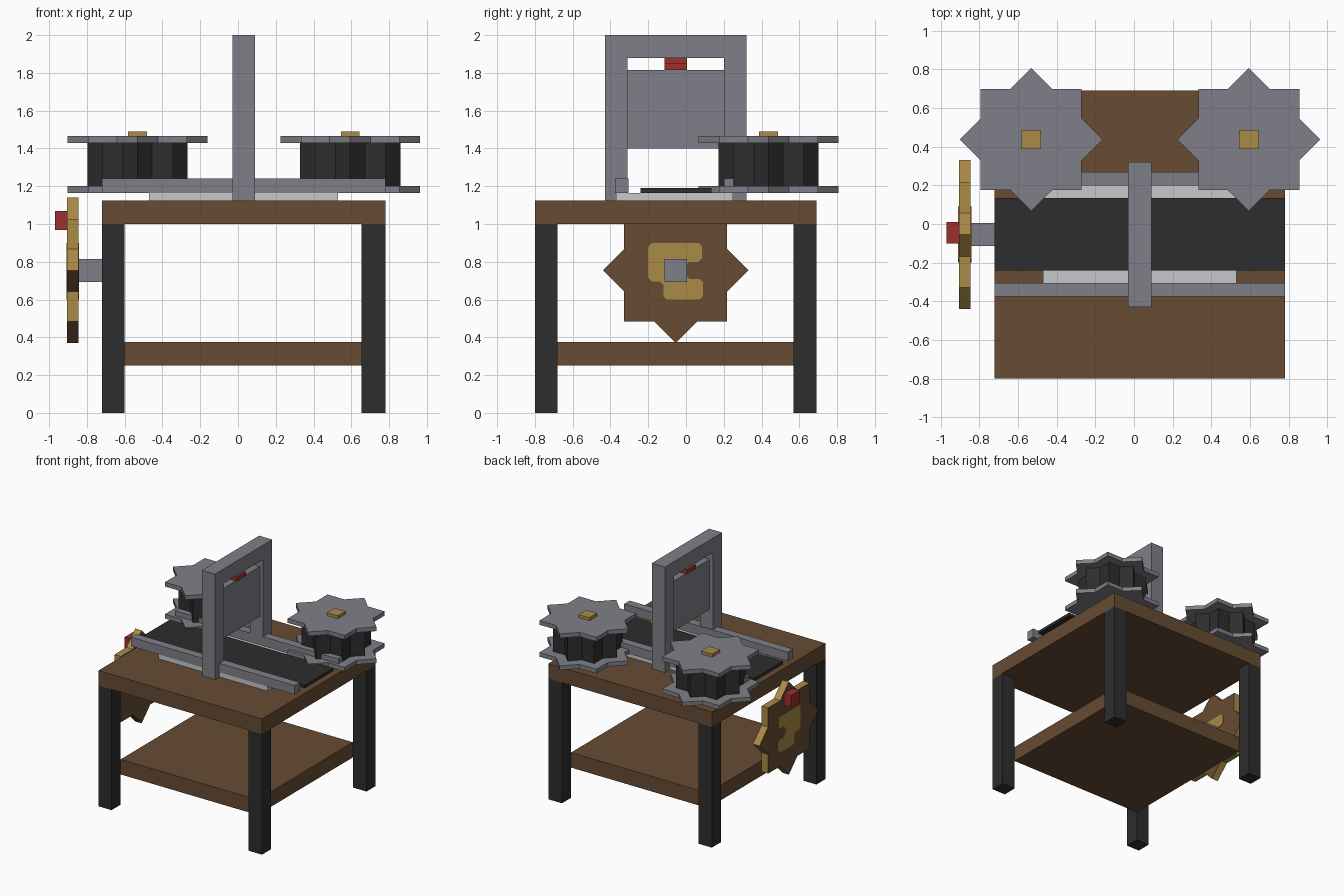
import bpy, bmesh, math
from mathutils import Vector

if "Cube" in bpy.data.objects:
    bpy.data.objects.remove(bpy.data.objects["Cube"])


def material(name, *rgb):
    """Make a flat colour from display values 0-255."""
    lin = [((c / 255 + 0.055) / 1.055) ** 2.4 for c in rgb]
    m = bpy.data.materials.new(name)
    m.use_nodes = True
    m.diffuse_color = (*lin, 1)
    m.node_tree.nodes["Principled BSDF"].inputs["Base Color"].default_value = (*lin, 1)
    return m


BROWN = material("brown wood", 103, 76, 51)
DARK = material("charcoal", 45, 45, 45)
GREY = material("steel grey", 127, 128, 136)
LIGHT = material("pale grey", 198, 200, 202)
GOLD = material("gold", 170, 138, 70)
RED = material("red", 158, 48, 45)


def finish(bm, name, *mats):
    bmesh.ops.recalc_face_normals(bm, faces=bm.faces)
    mesh = bpy.data.meshes.new(name)
    bm.to_mesh(mesh)
    bm.free()
    for m in mats:
        mesh.materials.append(m)
    ob = bpy.data.objects.new(name, mesh)
    bpy.context.collection.objects.link(ob)
    return ob


def box(name, x, y, z, mat):
    """Box from (min, max) pairs."""
    bm = bmesh.new()
    bmesh.ops.create_cube(bm, size=1)
    for v in bm.verts:
        v.co = [(a + b) / 2 + c * (b - a) for (a, b), c in zip((x, y, z), v.co)]
    return finish(bm, name, mat)


def prism(points, start, depth, axis):
    """Extrude a 2D outline along z, or along x with the outline in y and z."""
    bm = bmesh.new()
    along_x = axis == "x"
    verts = [bm.verts.new((start, u, v) if along_x else (u, v, start)) for u, v in points]
    face = bm.faces.new(verts)
    out = bmesh.ops.extrude_face_region(bm, geom=[face])
    shift = Vector((depth, 0, 0) if along_x else (0, 0, depth))
    bmesh.ops.translate(bm, vec=shift, verts=[g for g in out["geom"] if isinstance(g, bmesh.types.BMVert)])
    return bm


def star(cu, cv, radius):
    """Eight-pointed star: two overlapping squares."""
    valley = radius * math.cos(math.pi / 4) / math.cos(math.pi / 8)
    return [(cu + r * math.cos(i * math.pi / 8), cv + r * math.sin(i * math.pi / 8))
            for i in range(16) for r in [valley if i % 2 else radius]]


# Table
X, Y = (-0.72, 0.78), (-0.80, 0.69)
box("tabletop", X, Y, (1.0, 1.125), BROWN)
box("lower_shelf", (-0.6, 0.655), (-0.68, 0.57), (0.25, 0.375), BROWN)
for side, lx in (("right", (-0.72, -0.6)), ("left", (0.655, 0.78))):
    for end, ly in (("front", (-0.80, -0.68)), ("back", (0.57, 0.69))):
        box(f"{end}_{side}_leg", lx, ly, (0, 1.0), DARK)

# Bed, rails and belt
box("bed_plate", (-0.47, 0.53), (-0.37, 0.25), (1.125, 1.165), LIGHT)
box("belt", X, (-0.24, 0.135), (1.165, 1.19), DARK)
box("front_rail", X, (-0.375, -0.305), (1.165, 1.24), GREY)
box("back_rail", X, (0.2, 0.27), (1.165, 1.24), GREY)

# Upright frame with hanging blade
fx = (-0.03, 0.09)
box("front_post", fx, (-0.43, -0.31), (1.125, 1.88), GREY)
box("back_post", fx, (0.2, 0.32), (1.125, 1.88), GREY)
box("top_beam", fx, (-0.43, 0.32), (1.88, 2.0), GREY)
box("blade", (0.0, 0.06), (-0.31, 0.2), (1.4, 1.815), GREY)
box("blade_clamp", (-0.01, 0.07), (-0.115, 0.005), (1.815, 1.85), RED)
box("blade_stem", (0.01, 0.05), (-0.115, 0.005), (1.85, 1.88), RED)

# Two star-shaped spools
SY = 0.437
for side, cx in (("right", -0.532), ("left", 0.594)):
    for part, radius, z, h, mat in (("lower_flange", 0.37, 1.165, 0.035, GREY),
                                    ("drum", 0.265, 1.2, 0.23, DARK),
                                    ("upper_flange", 0.37, 1.43, 0.035, GREY)):
        finish(prism(star(cx, SY, radius), z, h, "z"), f"{side}_spool_{part}", mat)
    box(f"{side}_spool_cap", (cx - 0.05, cx + 0.05), (SY - 0.05, SY + 0.05), (1.465, 1.49), GOLD)

# Crank wheel: brown faces, gold rim apart from the two lower front flanks
CY, CZ = -0.055, 0.755
wheel = finish(prism(star(CY, CZ, 0.385), -0.905, 0.06, "x"), "crank_wheel", BROWN, GOLD)
for p in wheel.data.polygons:
    n = p.normal
    p.material_index = 0 if abs(n.x) > 0.9 or (n.y < -0.3 and n.z < -0.3) else 1

# Gold inlay on both wheel faces, with softened corners
inlay = [(-0.2, 0.9), (0.085, 0.9), (0.085, 0.8), (0, 0.8), (0, 0.71),
         (0.09, 0.71), (0.09, 0.6), (-0.12, 0.6), (-0.12, 0.695), (-0.2, 0.695)]
soft = []
for i, p in enumerate(inlay):
    p = Vector(p)
    for q in (inlay[i - 1], inlay[(i + 1) % len(inlay)]):
        soft.append(p + (Vector(q) - p).normalized() * 0.018)
for name, x in (("inner_inlay", -0.846), ("outer_inlay", -0.909)):
    finish(prism(soft, x, 0.005, "x"), name, GOLD)

box("crank_shaft", (-0.845, -0.72), (-0.115, 0.005), (0.692, 0.815), GREY)
box("crank_handle", (-0.97, -0.905), (-0.1, 0.01), (0.967, 1.068), RED)
